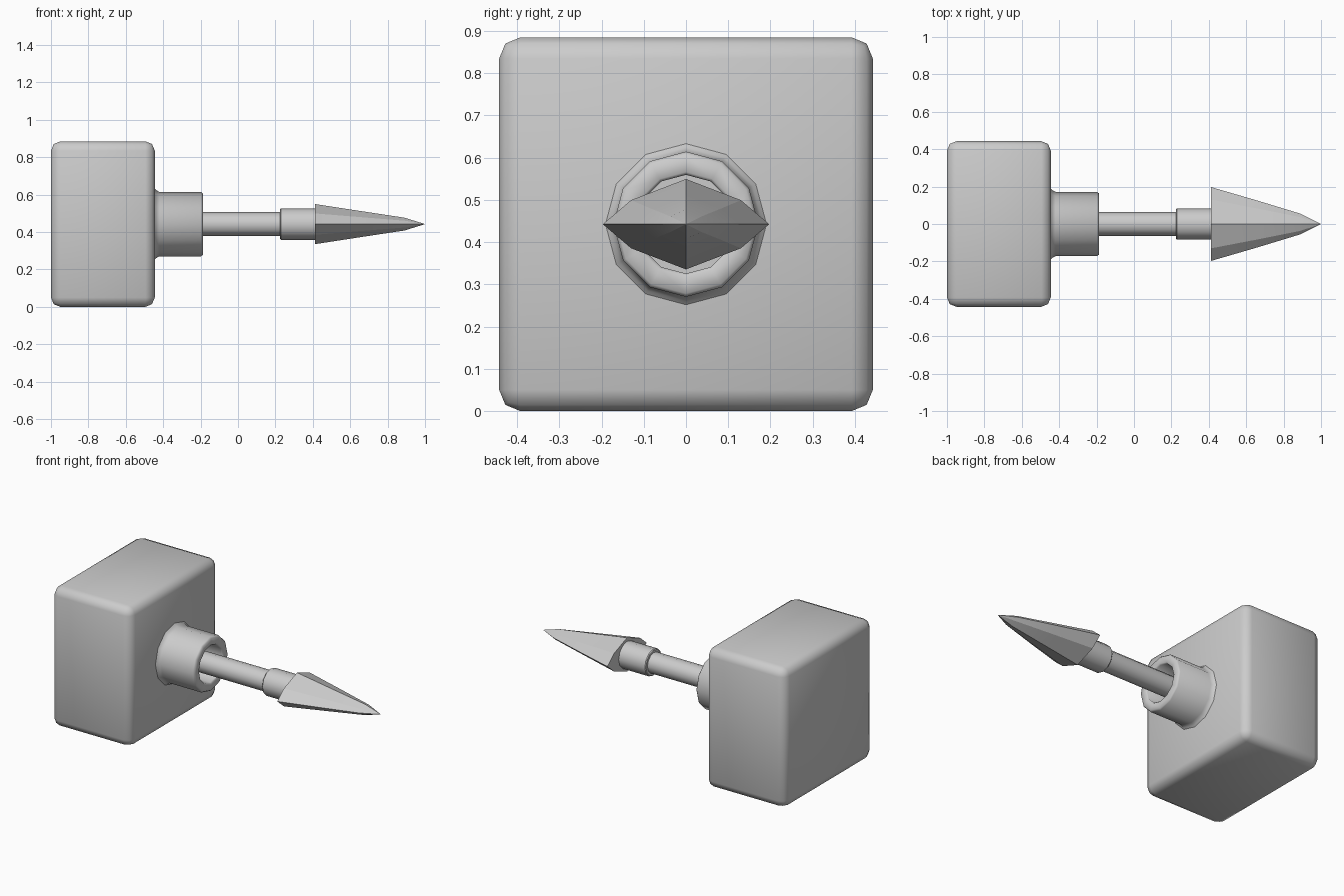
import bpy, bmesh
from math import sin, cos, pi, radians

if "Cube" in bpy.data.objects:
    bpy.data.objects.remove(bpy.data.objects["Cube"])

ZC = 0.4425  # height of the shared axis


def finish(bm, name, angle):
    bmesh.ops.recalc_face_normals(bm, faces=bm.faces)
    me = bpy.data.meshes.new(name)
    bm.to_mesh(me)
    bm.free()
    ob = bpy.data.objects.new(name, me)
    ob.location.z = ZC
    bpy.context.collection.objects.link(ob)
    bpy.ops.object.select_all(action='DESELECT')
    ob.select_set(True)
    bpy.context.view_layer.objects.active = ob
    if angle:
        bpy.ops.object.shade_smooth_by_angle(angle=radians(angle))
    return ob


def loft(name, rings, angle):
    """Skin successive rings of points and cap both ends."""
    bm = bmesh.new()
    loops = [[bm.verts.new(p) for p in r] for r in rings]
    n = len(loops[0])
    for a, b in zip(loops, loops[1:]):
        for i in range(n):
            j = (i + 1) % n
            bm.faces.new((a[i], a[j], b[j], b[i]))
    bm.faces.new(loops[0])
    bm.faces.new(loops[-1])
    return finish(bm, name, angle)


def lathe(name, profile, sides=12, angle=35):
    """Turn (x, radius) points around the x axis."""
    rings = [[(x, r * sin(2 * pi * i / sides), r * cos(2 * pi * i / sides))
              for i in range(sides)] for x, r in profile]
    return loft(name, rings, angle)


# Rounded block
bm = bmesh.new()
bmesh.ops.create_cube(bm, size=1)
for v in bm.verts:
    v.co = (v.co.x * 0.555 - 0.7225, v.co.y * 0.885, v.co.z * 0.885)
bmesh.ops.bevel(bm, geom=bm.edges[:], offset=0.05, segments=2, profile=0.5,
                affect='EDGES')
finish(bm, "block", 50)

# Hollow collar with a flared foot and softened lip
lathe("collar", [(-0.45, 0.197), (-0.438, 0.182), (-0.42, 0.172),
                 (-0.197, 0.172), (-0.188, 0.164), (-0.188, 0.124),
                 (-0.195, 0.117), (-0.44, 0.117)], angle=50)

# Shaft and the sleeve that carries the point
lathe("shaft", [(-0.46, 0.064), (0.24, 0.064)])
lathe("sleeve", [(0.225, 0.079), (0.23, 0.084), (0.43, 0.084)])

# Flattened eight-sided spear point
section = [(0.197, 0), (0.13, 0.057), (0, 0.107), (-0.13, 0.057),
           (-0.197, 0), (-0.13, -0.057), (0, -0.107), (0.13, -0.057)]
stations = [(0.413, 1, 1), (0.65, 0.65, 0.66), (0.89, 0.28, 0.32),
            (0.999, 0.005, 0.005)]
loft("spear_point", [[(x, y * sy, z * sz) for y, z in section]
                     for x, sy, sz in stations], 15)
